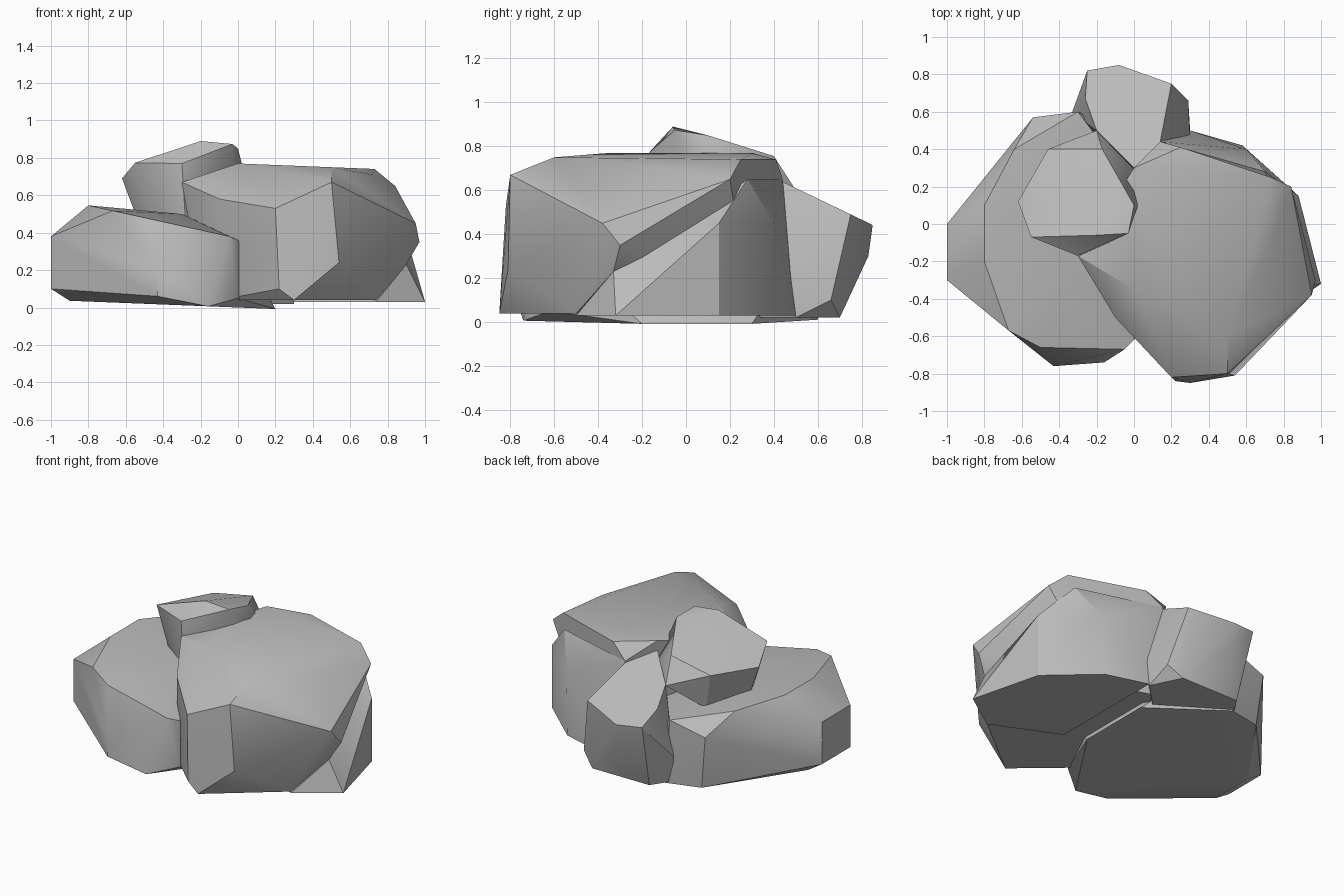
import bpy
import bmesh
import math

default_cube = bpy.data.objects.get("Cube")
if default_cube:
    bpy.data.objects.remove(default_cube, do_unlink=True)


def make_material(name, grey):
    material = bpy.data.materials.new(name)
    material.use_nodes = True
    colour = (grey, grey, grey, 1)
    material.diffuse_color = colour
    shader = material.node_tree.nodes["Principled BSDF"]
    shader.inputs["Base Color"].default_value = colour
    return material


def sloping(height, along_x=0, along_y=0):
    """Height rule for a flat plane tilted along x and y."""
    return lambda x, y: height + along_x * x + along_y * y


def layer(outline, plane):
    """Lay a plan outline onto a tilted plane."""
    return [(x, y, plane(x, y)) for x, y in outline]


def add_hull(mesh_data, corners):
    """Fill the mesh with the faceted hull around the corners."""
    bm = bmesh.new()
    for corner in corners:
        bm.verts.new(corner)
    hull = bmesh.ops.convex_hull(bm, input=bm.verts)
    buried = [item for item in hull["geom_interior"]
              if isinstance(item, bmesh.types.BMVert)]
    bmesh.ops.delete(bm, geom=buried, context="VERTS")
    bmesh.ops.dissolve_limit(bm, angle_limit=math.radians(3),
                             verts=bm.verts, edges=bm.edges)
    bmesh.ops.recalc_face_normals(bm, faces=bm.faces)
    bm.to_mesh(mesh_data)
    bm.free()


def boulder(name, crown, crown_plane, shoulder, base, base_plane):
    """Facetted rock: tilted crown, free shoulder corners and a flat base."""
    mesh_data = bpy.data.meshes.new(name)
    add_hull(mesh_data,
             layer(crown, crown_plane) + shoulder + layer(base, base_plane))
    mesh_data.materials.append(stone)
    rock = bpy.data.objects.new(name, mesh_data)
    bpy.context.collection.objects.link(rock)
    bpy.ops.object.select_all(action="DESELECT")
    bpy.context.view_layer.objects.active = rock
    rock.select_set(True)
    # Soften shallow facets, keep steep breaks crisp
    bpy.ops.object.shade_smooth_by_angle(angle=math.radians(30))


stone = make_material("grey_stone", 0.5)
ground = sloping(.02)

# Tall boulder on the +x side
boulder(
    "large_boulder",
    crown=[(0, .3), (0, -.35), (.5, -.6), (.73, .25)],
    crown_plane=sloping(.77, along_x=-.04),
    shoulder=[(.25, .41, .74), (.72, -.15, .71), (.5, -.8, .67),
              (.2, -.82, .53), (-.1, -.5, .58), (-.3, -.17, .67),
              (.14, .44, .65), (.84, .2, .65), (.54, -.81, .24),
              (.22, -.84, .1), (.95, -.38, .45), (.97, -.3, .35),
              (.9, -.33, .23)],
    base=[(.3, -.85), (.74, -.5), (.5, .3), (.2, .4), (-.1, -.5), (-.2, -.1)],
    base_plane=sloping(.04))

# Flared foot under the overhang of the tall boulder
boulder(
    "large_boulder_foot",
    crown=[(.14, .44), (.7, .28)],
    crown_plane=sloping(.65),
    shoulder=[(.9, -.33, .23), (.88, .15, .45), (.6, .4, .45)],
    base=[(1, -.32), (.74, -.5), (.88, .15), (.58, .42), (.3, .5), (.3, -.3)],
    base_plane=sloping(.03))

# Low boulder on the -x side
boulder(
    "low_boulder",
    crown=[(-.8, -.2), (-.8, .1), (-.64, .4), (-.3, .6), (0, .2),
           (-.05, -.67), (-.5, -.66), (-.67, -.57)],
    crown_plane=sloping(.37, along_x=-.22),
    shoulder=[(-.3, -.2, .5), (-1, -.3, .1), (-1, 0, .1), (-1, -.3, .38),
              (-1, 0, .38), (-.43, -.76, .2), (-.43, -.76, .06),
              (-.54, .57, .37), (0, -.62, .36), (0, -.62, .05)],
    base=[(-.16, -.74), (-.9, -.3), (-.9, 0), (-.5, .55), (-.27, .6),
          (.2, .3), (.2, -.2)],
    base_plane=sloping(0, along_x=-.04))

# Small boulder at the back
boulder(
    "back_boulder",
    crown=[(-.25, .82), (-.08, .85), (.2, .75), (.14, .44), (0, .3),
           (-.2, .5), (-.26, .67)],
    crown_plane=sloping(.85, along_y=-.48),
    shoulder=[(.29, .66, .1), (.3, .45, .2), (-.08, .83, .3),
              (-.33, .6, .2)],
    base=[(-.22, .7), (.2, .7), (.3, .5), (-.3, .58), (0, .2)],
    base_plane=ground)

# Tilted stone resting on top
boulder(
    "top_stone",
    crown=[(0, .1), (-.17, .4), (-.46, .4), (-.55, -.07), (-.03, -.05)],
    crown_plane=sloping(.87, along_x=.2, along_y=-.2),
    shoulder=[(-.2, -.06, .89), (-.62, .12, .69), (-.3, -.17, .77),
              (.02, .1, .77), (0, .3, .64), (-.2, .5, .6)],
    base=[(-.53, .1), (-.46, -.05), (-.28, -.17), (-.4, .36), (0, .1)],
    base_plane=sloping(.45))
